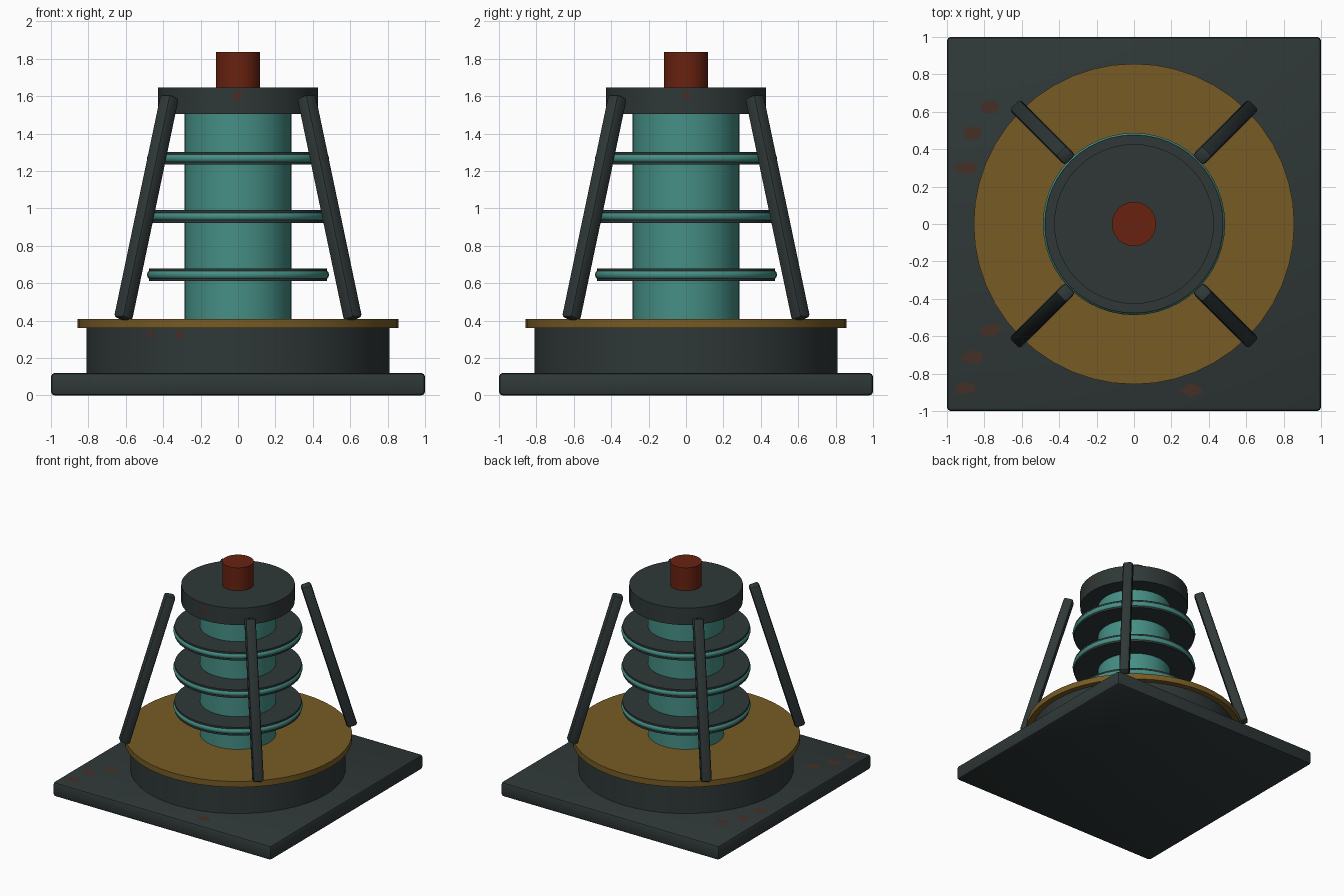
import bpy, bmesh, math, random
from mathutils import Vector, Matrix

cube = bpy.data.objects.get("Cube")
if cube:
    bpy.data.objects.remove(cube, do_unlink=True)
random.seed(4)


def material(name, r, g, b):
    m = bpy.data.materials.new(name)
    m.use_nodes = True
    m.diffuse_color = (r, g, b, 1)
    m.node_tree.nodes["Principled BSDF"].inputs["Base Color"].default_value = (r, g, b, 1)
    return m


iron = material("dark_iron", 0.029, 0.039, 0.039)
teal = material("teal_enamel", 0.060, 0.275, 0.235)
brass = material("aged_brass", 0.185, 0.105, 0.018)
copper = material("red_copper", 0.140, 0.016, 0.005)
rust = material("rust_stain", 0.060, 0.030, 0.020)


def finish(bm, name, mat, smooth=True):
    mesh = bpy.data.meshes.new(name)
    bm.to_mesh(mesh)
    bm.free()
    ob = bpy.data.objects.new(name, mesh)
    bpy.context.collection.objects.link(ob)
    mesh.materials.append(mat)
    if smooth:
        bpy.ops.object.select_all(action="DESELECT")
        ob.select_set(True)
        bpy.context.view_layer.objects.active = ob
        bpy.ops.object.shade_smooth_by_angle(angle=math.radians(35))
    return ob


def cylinder(name, radius, z0, z1, mat, sides=48):
    bm = bmesh.new()
    bmesh.ops.create_cone(bm, cap_ends=True, segments=sides, radius1=radius, radius2=radius,
                          depth=z1 - z0, matrix=Matrix.Translation((0, 0, (z0 + z1) / 2)))
    return finish(bm, name, mat)


def bevelled_box(name, size, matrix, mat, bevel):
    bm = bmesh.new()
    bmesh.ops.create_cube(bm, size=1, matrix=Matrix.Diagonal((*size, 1)))
    bmesh.ops.bevel(bm, geom=bm.edges[:], offset=bevel, segments=2, profile=0.5, affect="EDGES")
    bm.transform(matrix)
    return finish(bm, name, mat)


def stain(name, centre, normal, width, height):
    # thin irregular patch lying just on a surface
    bm = bmesh.new()
    ring = []
    for i in range(9):
        a = math.tau * i / 9
        k = random.uniform(0.65, 1.1)
        ring.append(bm.verts.new((width / 2 * k * math.cos(a), height / 2 * k * math.sin(a), 0)))
    bm.faces.new(ring)
    n = Vector(normal)
    bm.transform(Matrix.Translation(Vector(centre) + n * 0.003) @ n.to_track_quat("Z", "Y").to_matrix().to_4x4())
    return finish(bm, name, rust, False)


# Base
bevelled_box("base_slab", (2, 2, 0.12), Matrix.Translation((0, 0, 0.06)), iron, 0.02)
cylinder("base_drum", 0.81, 0.12, 0.365, iron)
cylinder("brass_plate", 0.857, 0.36, 0.408, brass)

# Central column with cap and terminal
cylinder("column", 0.286, 0.40, 1.52, teal)
cylinder("cap", 0.427, 1.505, 1.645, iron)
cylinder("terminal_rod", 0.118, 1.64, 1.835, copper)

# Rimmed discs around the column
for i, z in enumerate((0.645, 0.957, 1.268)):
    cylinder(f"disc_{i + 1}", 0.477, z - 0.034, z + 0.034, iron)
    bpy.ops.mesh.primitive_torus_add(location=(0, 0, z), major_segments=48, minor_segments=12,
                                     major_radius=0.462, minor_radius=0.025)
    rim = bpy.context.object
    rim.name = f"disc_rim_{i + 1}"
    rim.data.materials.append(teal)
    bpy.ops.object.shade_smooth_by_angle(angle=math.radians(35))

# Four leaning struts on the diagonals
for name, sx, sy in (("front_left", 1, -1), ("front_right", -1, -1),
                     ("back_left", 1, 1), ("back_right", -1, 1)):
    low = Vector((0.615 * sx, 0.615 * sy, 0.408))
    high = Vector((0.365 * sx, 0.365 * sy, 1.60))
    up = (high - low).normalized()
    side = Vector((-sy, sx, 0)).normalized()
    turn = Matrix((side, up.cross(side), up)).transposed().to_4x4()
    bevelled_box(f"strut_{name}", (0.08, 0.08, (high - low).length),
                 Matrix.Translation((low + high) / 2) @ turn, iron, 0.018)

# Rust stains on slab, drum and cap
spots = ((-0.77, 0.62), (-0.86, 0.48), (-0.9, 0.3), (-0.77, -0.57),
         (-0.86, -0.71), (-0.9, -0.88), (0.31, -0.89))
for i, (x, y) in enumerate(spots):
    stain(f"slab_stain_{i + 1}", (x, y, 0.12), (0, 0, 1), 0.13, 0.08)
for i, x in enumerate((-0.47, -0.31)):
    n = Vector((x, -math.sqrt(0.81 ** 2 - x * x), 0)).normalized()
    stain(f"drum_stain_{i + 1}", n * 0.81 + Vector((0, 0, 0.33)), n, 0.05, 0.06)
for i, n in enumerate(((0, -1, 0), (1, 0, 0))):
    stain(f"cap_stain_{i + 1}", Vector(n) * 0.427 + Vector((0, 0, 1.6)), n, 0.06, 0.07)
